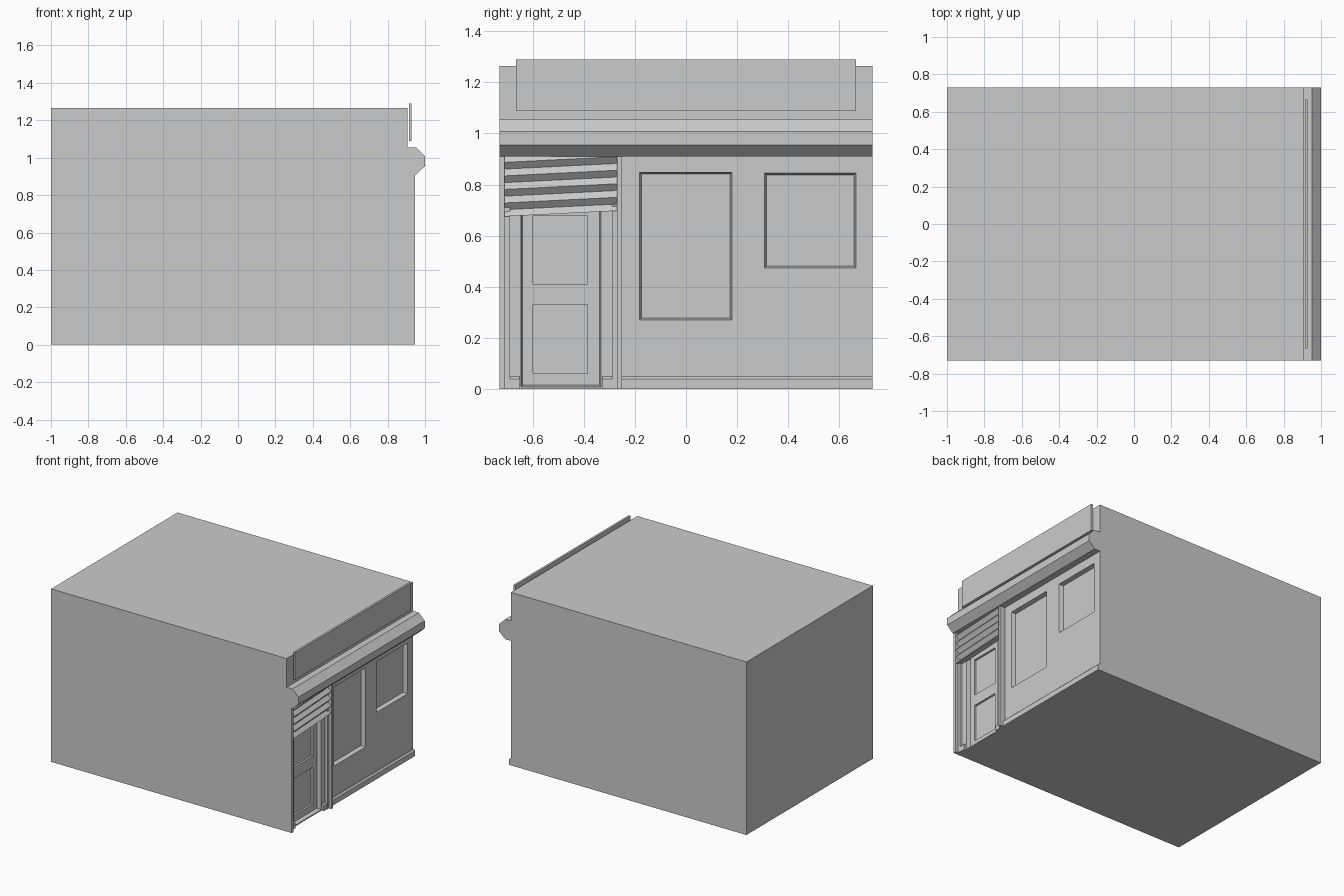
import bpy, bmesh

if "Cube" in bpy.data.objects:
    bpy.data.objects.remove(bpy.data.objects["Cube"])

WALL = 0.905   # x of the shop front plane


def mesh_object(name, verts, faces):
    me = bpy.data.meshes.new(name)
    me.from_pydata(verts, [], faces)
    bm = bmesh.new()
    bm.from_mesh(me)
    bmesh.ops.recalc_face_normals(bm, faces=bm.faces[:])
    bm.to_mesh(me)
    bm.free()
    ob = bpy.data.objects.new(name, me)
    bpy.context.collection.objects.link(ob)
    return ob


def loft(name, a, b):
    """Closed solid between two matching loops."""
    n = len(a)
    faces = [(i, (i + 1) % n, n + (i + 1) % n, n + i) for i in range(n)]
    faces += [tuple(range(n)), tuple(range(n, 2 * n))]
    return mesh_object(name, a + b, faces)


def prism(name, profile, y0, y1, rise=0.0):
    """Extrude an (x, z) profile along y, optionally sheared upward."""
    return loft(name, [(x, y0, z) for x, z in profile],
                [(x, y1, z + rise) for x, z in profile])


def box(name, x0, x1, y0, y1, z0, z1):
    return prism(name, [(x0, z0), (x1, z0), (x1, z1), (x0, z1)], y0, y1)


def recess(target, x_face, depth, y0, y1, z0, z1, slope):
    """Cut a recess with sloping sides into the +x face of target."""
    def ring(x, s):
        return [(x, y0 + s, z0 + s), (x, y1 - s, z0 + s),
                (x, y1 - s, z1 - s), (x, y0 + s, z1 - s)]
    cutter = loft("cutter", ring(x_face + depth, -slope), ring(x_face - depth, slope))
    cutter.hide_render = True
    mod = target.modifiers.new("recess", 'BOOLEAN')
    mod.operation = 'DIFFERENCE'
    mod.solver = 'EXACT'
    mod.object = cutter
    bpy.context.view_layer.objects.active = target
    bpy.ops.object.modifier_apply(modifier=mod.name)
    bpy.data.objects.remove(cutter)


# Main building block with window and door recesses
body = box("building", -1, WALL, -0.73, 0.73, 0, 1.265)
recess(body, WALL, 0.03, -0.182, 0.18, 0.27, 0.848, 0.007)
recess(body, WALL, 0.03, 0.308, 0.665, 0.474, 0.845, 0.007)
recess(body, WALL, 0.03, -0.647, -0.333, 0.008, 0.76, 0.006)

# Sunk door panels
for z0, z1 in ((0.06, 0.33), (0.41, 0.678)):
    recess(body, WALL - 0.03, 0.015, -0.6, -0.385, z0, z1, 0)

# Cornice along the shop front
prism("cornice", [(0.9, 1.055), (0.952, 1.055), (1.0, 1.008), (1.0, 0.955),
                  (0.952, 0.91), (0.9, 0.91)], -0.73, 0.73)

# Blank sign board above the cornice
box("sign_board", 0.913, 0.928, -0.665, 0.665, 1.09, 1.29)

# Outer pilasters and slimmer door posts
for y in (-0.73, -0.27):
    box("pilaster", 0.9, 0.945, y, y + 0.02, 0, 0.912)
for y in (-0.71, -0.29):
    box("door_post", 0.9, 0.925, y, y + 0.02, 0, 0.72)

# Skirting with a chamfered top, interrupted by the door
skirting = [(0.9, 0), (0.922, 0), (0.922, 0.038), (0.912, 0.048), (0.9, 0.048)]
for y0, y1 in ((-0.25, 0.73), (-0.71, -0.652), (-0.327, -0.27)):
    prism("skirting", skirting, y0, y1)

# Half-open roller shutter: tilted zigzag slats
zigzag = [(0.94 if i % 2 == 0 else 0.918, 0.675 + 0.0265 * i) for i in range(10)]
prism("roller_shutter", [(0.9, 0.675)] + zigzag + [(0.9, zigzag[-1][1])],
      -0.71, -0.27, 0.022)
